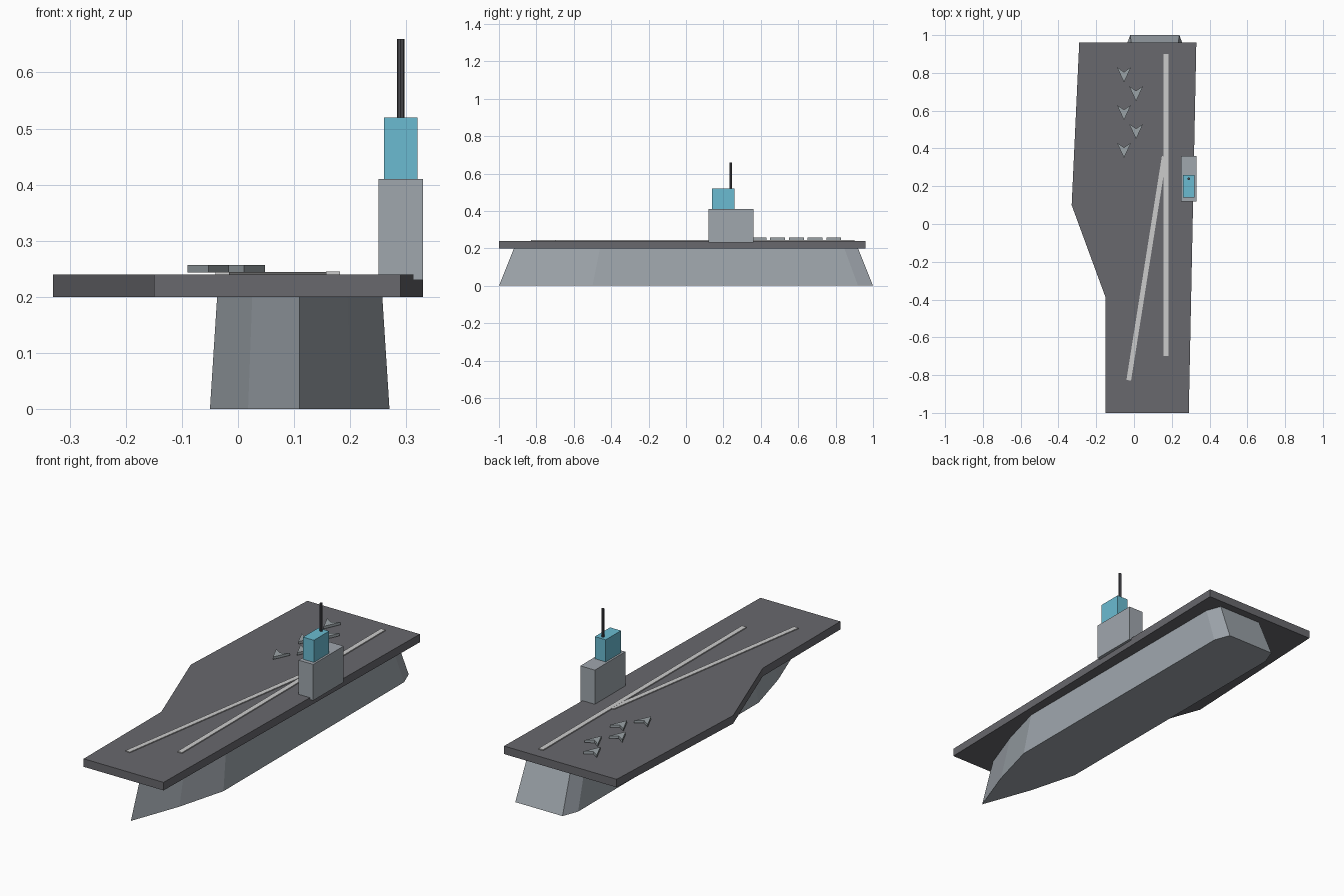
import bpy, bmesh, math

if "Cube" in bpy.data.objects:
    bpy.data.objects.remove(bpy.data.objects["Cube"])


def material(name, rgb):
    m = bpy.data.materials.new(name)
    m.diffuse_color = (*rgb, 1)
    m.use_nodes = True
    m.node_tree.nodes["Principled BSDF"].inputs["Base Color"].default_value = m.diffuse_color
    return m


HULL = material("hull_grey", (0.35, 0.385, 0.42))
DECK = material("deck_grey", (0.138, 0.138, 0.153))
CYAN = material("bridge_blue", (0.145, 0.50, 0.64))
LINE = material("line_white", (0.60, 0.60, 0.60))
JET = material("aircraft_grey", (0.33, 0.37, 0.39))
MAST = material("mast_dark", (0.07, 0.07, 0.08))


def prism(name, outline, z0, z1, mat, scale=1.0, centre=(0, 0)):
    """Extrude an outline from z0 to z1, scaling the top about a centre."""
    bm = bmesh.new()
    cx, cy = centre
    low = [bm.verts.new((x, y, z0)) for x, y in outline]
    top = [bm.verts.new((cx + (x - cx) * scale, cy + (y - cy) * scale, z1))
           for x, y in outline]
    bm.faces.new(low[::-1])
    bm.faces.new(top)
    n = len(outline)
    for i in range(n):
        j = (i + 1) % n
        bm.faces.new((low[i], low[j], top[j], top[i]))
    bmesh.ops.recalc_face_normals(bm, faces=bm.faces)
    mesh = bpy.data.meshes.new(name)
    bm.to_mesh(mesh)
    bm.free()
    mesh.materials.append(mat)
    ob = bpy.data.objects.new(name, mesh)
    bpy.context.collection.objects.link(ob)
    return ob


def rect(x0, x1, y0, y1):
    return [(x0, y0), (x1, y0), (x1, y1), (x0, y1)]


# Hull: half outline mirrored about the keel line, narrowing upward
KEEL = 0.11
half = [(0.092, -0.75), (0.16, -0.5), (0.16, 0.92), (0.13, 1.0)]
outline = [(KEEL, -1.0)] + [(KEEL + w, y) for w, y in half]
outline += [(KEEL - w, y) for w, y in reversed(half)]
prism("hull", outline, 0, 0.2, HULL, 0.92, (KEEL, 0))

# Flight deck with the angled side
prism("flight_deck", [(-0.15, -1), (0.29, -1), (0.33, 0.96), (-0.29, 0.96),
                      (-0.33, 0.1), (-0.15, -0.39)], 0.2, 0.24, DECK)

# Island tower, bridge and mast
prism("island_tower", rect(0.25, 0.33, 0.12, 0.36), 0.23, 0.41, HULL)
prism("bridge", rect(0.26, 0.32, 0.14, 0.26), 0.41, 0.52, CYAN)
ring = [(0.29 + 0.007 * math.cos(k * math.tau / 8),
         0.24 + 0.007 * math.sin(k * math.tau / 8)) for k in range(8)]
prism("mast", ring, 0.52, 0.66, MAST)

# Runway lines
prism("straight_line", rect(0.157, 0.182, -0.7, 0.9), 0.239, 0.245, LINE)
line = prism("angled_line", rect(-0.0125, 0.0125, -0.6, 0.6), 0.239, 0.2445, LINE)
line.location = (0.066, -0.235, 0)
line.rotation_euler.z = -math.radians(9)

# Parked aircraft: two staggered rows of chevrons
for i in range(5):
    x, y = (0.011 if i % 2 else -0.053), 0.39 + 0.1 * i
    prism(f"aircraft_{i + 1}", [(x, y - 0.04), (x + 0.037, y + 0.04),
                                (x, y + 0.015), (x - 0.037, y + 0.04)],
          0.244, 0.257, JET)
